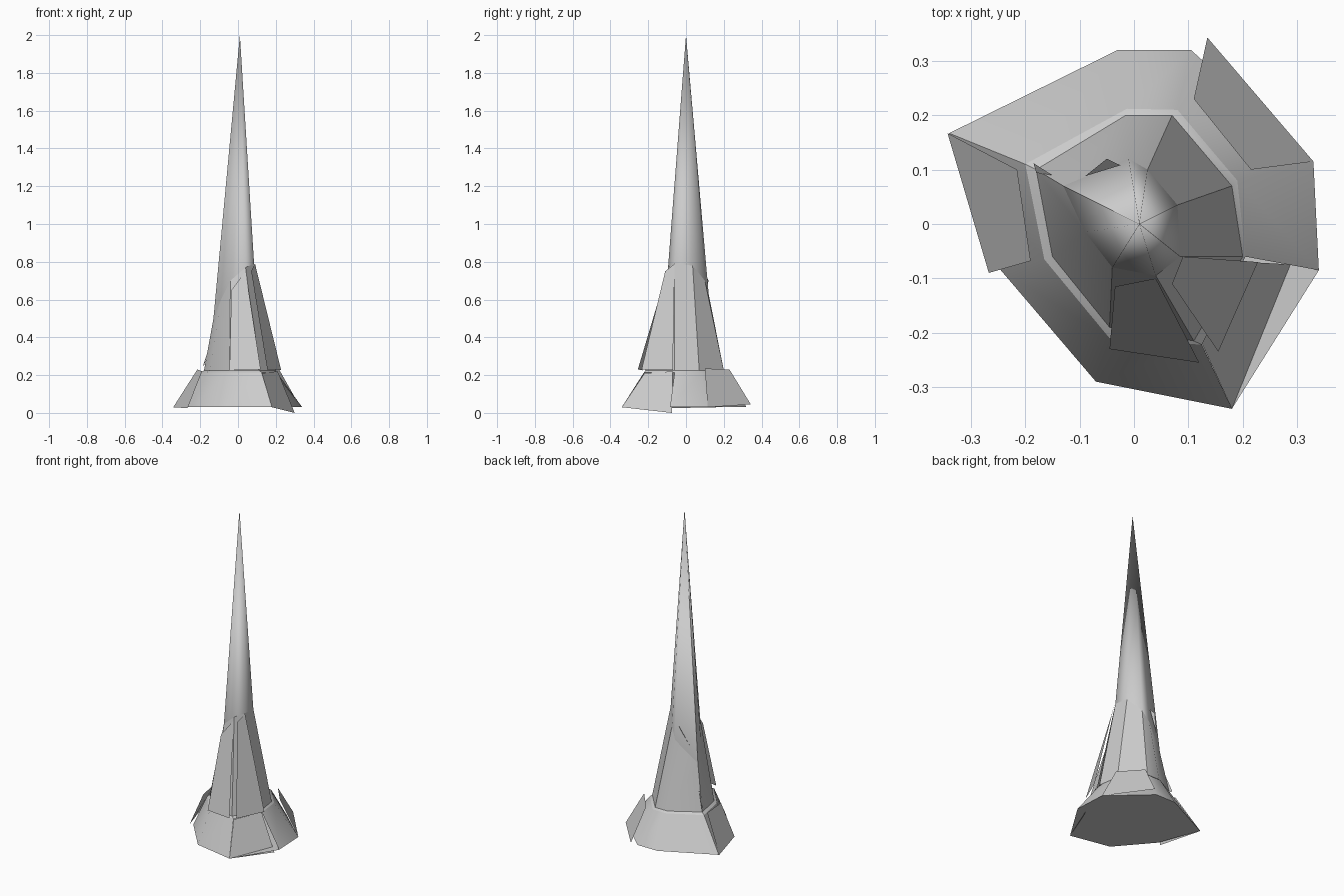
import bpy, bmesh
from mathutils import Vector

if "Cube" in bpy.data.objects:
    bpy.data.objects.remove(bpy.data.objects["Cube"])


def finish(name, bm, angle=0.6):
    mesh = bpy.data.meshes.new(name)
    bm.to_mesh(mesh)
    bm.free()
    ob = bpy.data.objects.new(name, mesh)
    bpy.context.collection.objects.link(ob)
    bpy.ops.object.select_all(action='DESELECT')
    ob.select_set(True)
    bpy.context.view_layer.objects.active = ob
    bpy.ops.object.shade_smooth_by_angle(angle=angle)
    return ob


def loft(name, lower, upper, skip=(), cap=False, angle=0.6):
    """Wall of quads between two rings; a one-point upper ring makes a cone."""
    bm = bmesh.new()
    lo = [bm.verts.new(p) for p in lower]
    up = [bm.verts.new(p) for p in upper]
    n = len(lo)
    for i in range(n):
        j = (i + 1) % n
        if i in skip:
            continue
        if len(up) == 1:
            bm.faces.new((lo[j], lo[i], up[0]))
        else:
            bm.faces.new((lo[j], lo[i], up[i], up[j]))
    if cap:
        bm.faces.new(lo)
    return finish(name, bm, angle)


def plate(name, pts):
    """Single loose slab facing away from the axis."""
    bm = bmesh.new()
    f = bm.faces.new([bm.verts.new(p) for p in pts])
    f.normal_update()
    c = f.calc_center_median()
    if f.normal.dot(Vector((c.x, c.y, 0))) < 0:
        f.normal_flip()
    return finish(name, bm)


def at(z, pts):
    return [(x, y, z) for x, y in pts]


# Eight-sided rings, clockwise from the back
neck = [(-.01, .12, .63), (.025, .10, .70), (.08, .035, .78), (.085, -.06, .79),
        (.04, -.095, .77), (-.04, -.08, .70), (-.09, -.015, .60), (-.13, .07, .50)]
waist_in = at(.225, [(-.015, .20), (.07, .20), (.18, .07), (.20, -.06),
                     (.11, -.215), (-.045, -.19), (-.15, -.06), (-.18, .10)])
waist_out = at(.215, [(-.013, .212), (.08, .21), (.19, .08), (.205, -.06),
                      (.125, -.222), (-.045, -.21), (-.165, -.065), (-.20, .11)])
foot = at(.03, [(-.03, .32), (.105, .32), (.33, .115), (.34, -.085),
                (.18, -.34), (-.07, -.29), (-.245, -.085), (-.34, .167)])

# Tall tip, middle body, ledge and flared foot
loft("spike_tip", neck, [(.01, .0, 2.0)], angle=1.2)
loft("middle_body", waist_in, neck)
loft("waist_ledge", waist_out, waist_in)
loft("flared_foot", foot, waist_out, skip=(3,), cap=True, angle=.9)

# Loose slabs around the foot
plate("back_right_foot_slab", [(.11, .23, .23), (.215, .10, .235), (.33, .115, .03), (.135, .343, .045)])
plate("front_right_foot_slab", [(.21, -.07, .22), (.125, -.22, .21), (.18, -.34, .03), (.30, -.075, 0)])
plate("left_foot_slab", [(-.215, .10, .23), (-.19, -.068, .22), (-.267, -.09, .025), (-.343, .167, .03)])

# Loose slabs around the middle
plate("front_right_middle_slab", [(.07, -.11, .75), (.09, -.06, .79), (.228, -.07, .228), (.155, -.235, .23)])
plate("front_middle_slab", [(-.035, -.115, .65), (.04, -.10, .75), (.12, -.255, .23), (-.045, -.23, .225)])

# Small shards at the back left
plate("upper_shard", [(-.09, .088, .60), (-.05, .12, .70), (-.025, .108, .72)])
plate("lower_shard", [(-.185, .112, .25), (-.18, .095, .25), (-.135, .08, .40)])
